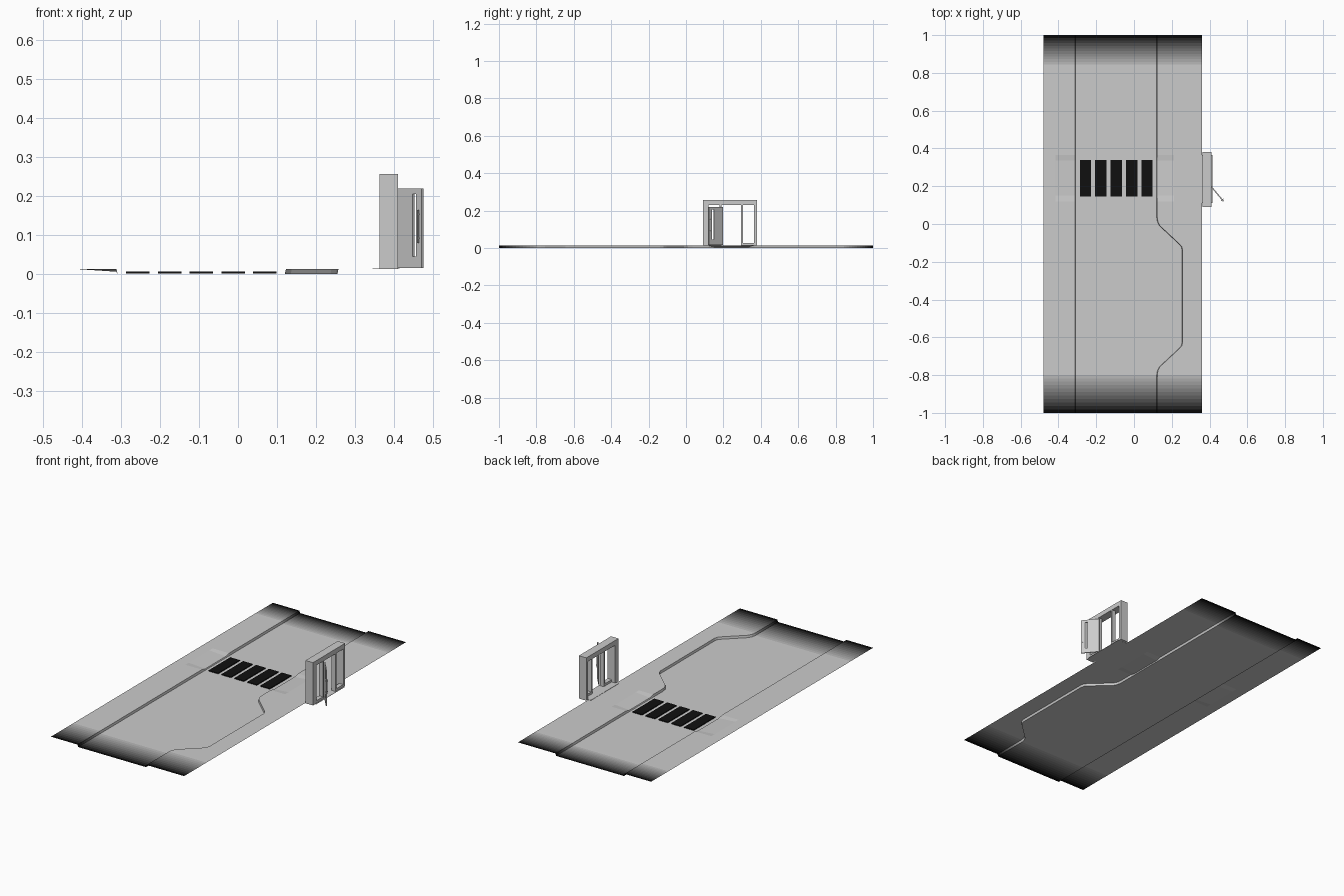
import bpy, bmesh, math
from mathutils import Matrix, Vector

if "Cube" in bpy.data.objects:
    bpy.data.objects.remove(bpy.data.objects["Cube"])

WALK, LIP = 0.013, 0.006


def material(name, c):
    m = bpy.data.materials.new(name)
    m.diffuse_color = (c, c, c, 1)
    m.use_nodes = True
    m.node_tree.nodes["Principled BSDF"].inputs["Base Color"].default_value = m.diffuse_color
    return m


def finish(name, bm, mats=()):
    me = bpy.data.meshes.new(name)
    bm.to_mesh(me)
    bm.free()
    for m in mats:
        me.materials.append(m)
    ob = bpy.data.objects.new(name, me)
    bpy.context.collection.objects.link(ob)
    return ob


def boxes(name, spans, mats=(), matrix=Matrix()):
    """Join boxes given as (x0, x1, y0, y1, z0, z1) into one object."""
    bm = bmesh.new()
    for x0, x1, y0, y1, z0, z1 in spans:
        m = (Matrix.Translation(((x0 + x1) / 2, (y0 + y1) / 2, (z0 + z1) / 2))
             @ Matrix.Diagonal((x1 - x0, y1 - y0, z1 - z0, 1)))
        bmesh.ops.create_cube(bm, size=1, matrix=matrix @ m)
    return finish(name, bm, mats)


def lerp_table(table, y):
    for (y0, a), (y1, b) in zip(table, table[1:]):
        if y0 <= y <= y1:
            return a + (b - a) * (y - y0) / (y1 - y0)


# Street cross-section: right kerb line with a parking bay, ramps at the crossing
KERB = [(-1, .123), (-.80, .123), (-.775, .127), (-.755, .138), (-.66, .24),
        (-.645, .253), (-.625, .258), (-.14, .258), (-.12, .253), (-.105, .24),
        (-.01, .138), (.01, .127), (.035, .123), (1, .123)]
EDGE = [(-1, WALK), (.12, WALK), (.15, LIP), (.335, LIP), (.365, WALK), (1, WALK)]


def section(y):
    c, e = lerp_table(KERB, y), lerp_table(EDGE, y)
    return [(-.48, WALK), (-.415, WALK), (-.312, e), (-.309, 0),
            (c - .003, 0), (c, e), (min(c + .09, .35), WALK), (.36, WALK)]


def street(name, ys, mats=()):
    bm = bmesh.new()
    rows = [[bm.verts.new((x, y, z)) for x, z in section(y)] for y in ys]
    for i, (a, b) in enumerate(zip(rows, rows[1:])):
        for k in range(len(a) - 1):
            f = bm.faces.new((a[k], a[k + 1], b[k + 1], b[k]))
            f.material_index = i if mats else 0
    return finish(name, bm, mats)


# Main street surface, then the two ends fading to black
FRONT, BACK, STEPS = -.78, .83, 12
inner = sorted({y for y, _ in KERB + EDGE if FRONT < y < BACK} | {FRONT, BACK})
street("street", inner)
fade = [material(f"fade_{i}", .6 * (1 - (i + .5) / STEPS) ** 1.7) for i in range(STEPS)]
front = [-1 + (FRONT + 1) * i / STEPS for i in range(STEPS + 1)]
back = [BACK + (1 - BACK) * i / STEPS for i in range(STEPS + 1)]
street("street_front_fade", front, fade[::-1])
street("street_back_fade", back, fade)

# Crossing stripes
black = material("stripe_black", .005)
boxes("crossing_stripes",
      [(x - .03, x + .03, .145, .34, .001, LIP)
       for x in (-.257 + .0815 * i for i in range(5))], [black])

# Entrance frame: jambs, header, mullions, sills under the side windows
X0, X1 = .363, .41
boxes("entrance_frame", [
    (X0, X1, .09, .12, WALK, .257),
    (X0, X1, .363, .38, WALK, .257),
    (X0, X1, .12, .363, .23, .257)])
boxes("entrance_mullions", [
    (.385, X1, .179, .191, WALK, .23),
    (.385, X1, .294, .304, WALK, .23),
    (.385, X1, .12, .179, WALK, .028),
    (.385, X1, .304, .363, WALK, .028)])
boxes("threshold", [(.345, .415, .11, .365, .0125, .0145)])

# Open door with a slit window and a pull handle on both faces
hinge = Matrix.Translation((.41, .197, 0)) @ Matrix.Rotation(math.atan2(-.076, .063), 4, 'Z')
T = .003
boxes("door", [
    (0, .063, -T, T, .016, .22),
    (.077, .1, -T, T, .016, .22),
    (.063, .077, -T, T, .016, .045),
    (.063, .077, -T, T, .205, .22)], matrix=hinge)
handles = []
for s in (-1, 1):
    y0, y1 = sorted((s * .006, s * .009))
    handles.append((.088, .092, y0, y1, .08, .165))
    for z in (.09, .152):
        a, b = sorted((s * T, s * .007))
        handles.append((.088, .092, a, b, z, z + .004))
boxes("door_handles", handles, matrix=hinge)
